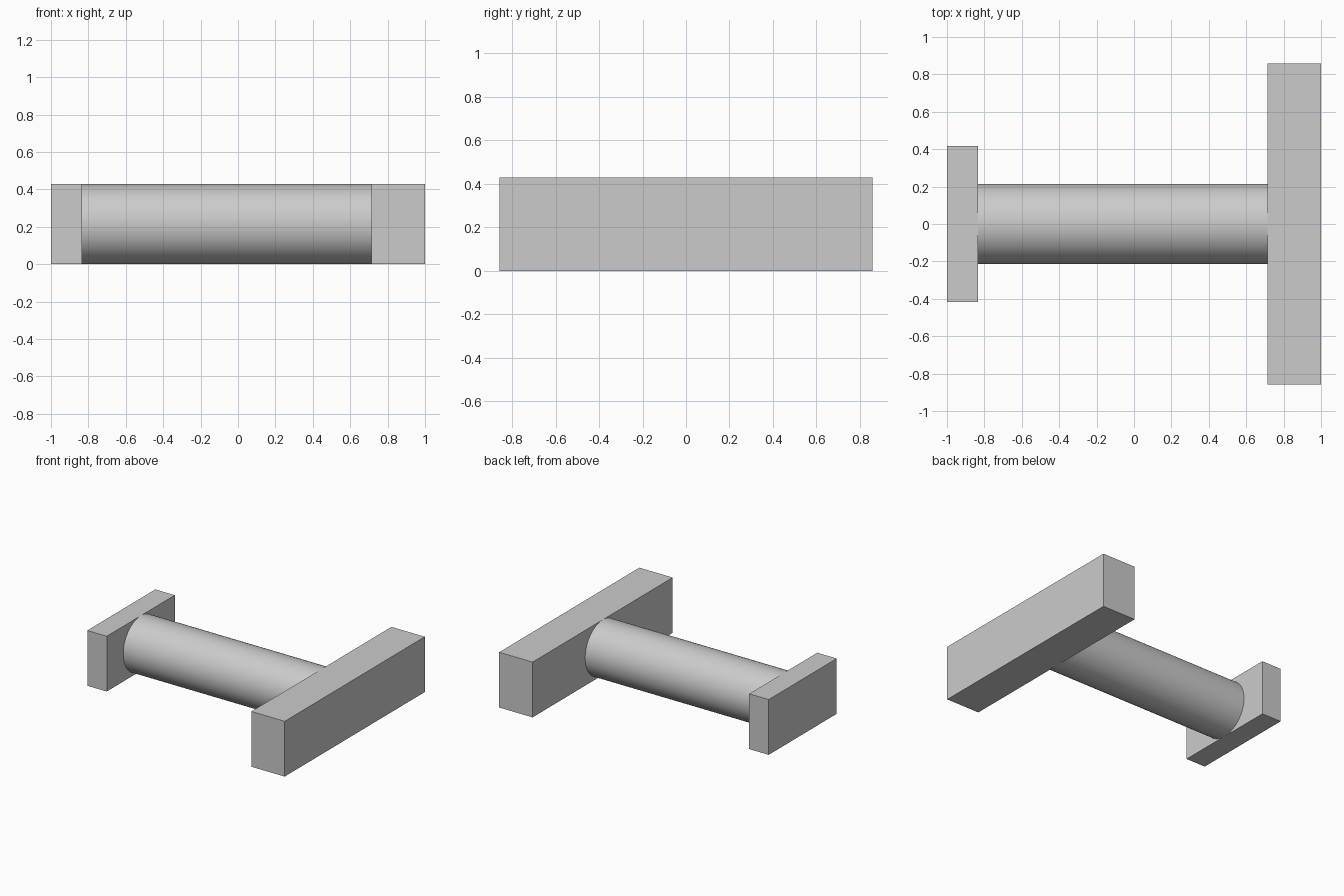
import bpy
import math

cube = bpy.data.objects.get("Cube")
if cube:
    bpy.data.objects.remove(cube, do_unlink=True)

HEIGHT = 0.428
RADIUS = HEIGHT / 2

# Single plain grey
grey = bpy.data.materials.new("light_grey")
grey.use_nodes = True
colour = (0.6, 0.6, 0.6, 1)
grey.diffuse_color = colour
grey.node_tree.nodes["Principled BSDF"].inputs["Base Color"].default_value = colour


def finish(name):
    obj = bpy.context.object
    obj.name = name
    obj.data.materials.append(grey)
    return obj


def block(name, x_min, x_max, depth):
    bpy.ops.mesh.primitive_cube_add(size=1, location=((x_min + x_max) / 2, 0, RADIUS))
    obj = finish(name)
    obj.scale = (x_max - x_min, depth, HEIGHT)
    bpy.ops.object.transform_apply(location=False, rotation=False, scale=True)


# End blocks
SMALL_INNER, LARGE_INNER = -0.833, 0.714
block("small_end_block", -1, SMALL_INNER, 0.832)
block("large_end_block", LARGE_INNER, 1, 1.714)

# Round bar joining the blocks
bpy.ops.mesh.primitive_cylinder_add(
    vertices=96, radius=RADIUS, depth=LARGE_INNER - SMALL_INNER,
    location=((SMALL_INNER + LARGE_INNER) / 2, 0, RADIUS),
    rotation=(0, math.pi / 2, 0))
finish("round_bar")
bpy.ops.object.shade_smooth_by_angle(angle=math.radians(30))
